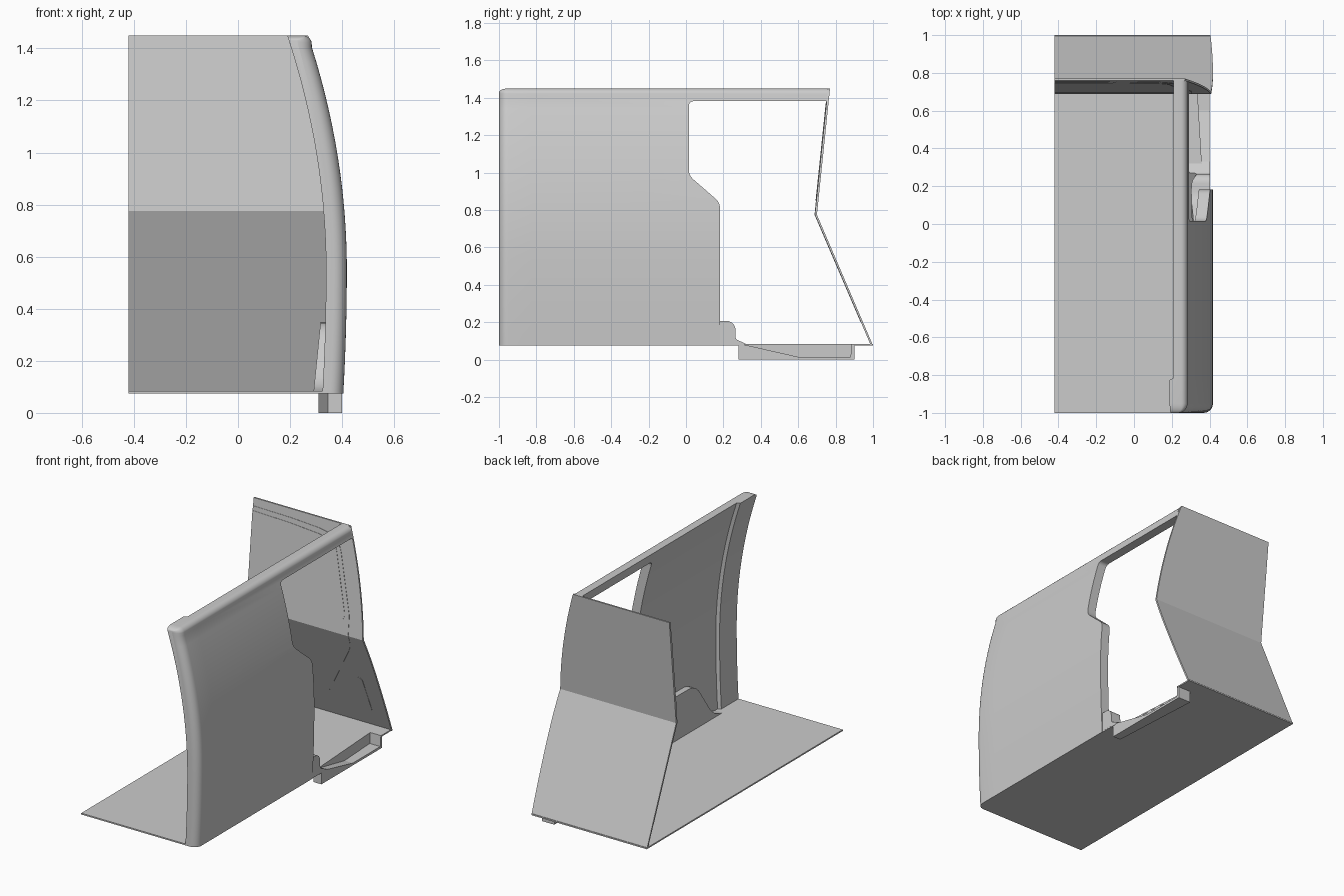
import bpy, bmesh, math
from mathutils import Vector

if "Cube" in bpy.data.objects:
    bpy.data.objects.remove(bpy.data.objects["Cube"])

TOP, BASE = 1.45, 0.075


def outer(z):
    """Outer x of the bowed side wall at height z."""
    return 0.418 - (0.184 if z > 0.55 else 0.06) * (z - 0.55) ** 2


def panel_y(z):
    """Outer y of the bent end panel at height z."""
    return 0.70 + ((z - 0.775) * 0.07 / 0.675 if z > 0.775 else (0.775 - z) * 0.3 / 0.70)


def fillet(pts, n=6):
    """Round the corners of a polygon; each point is (u, v, radius)."""
    out = []
    for i, (u, v, r) in enumerate(pts):
        p = Vector((u, v))
        if r == 0:
            out.append((u, v))
            continue
        a = (Vector(pts[i - 1][:2]) - p).normalized()
        b = (Vector(pts[(i + 1) % len(pts)][:2]) - p).normalized()
        t = r / math.tan(a.angle(b) / 2)
        s, e = p + a * t, p + b * t
        c = p + (a + b).normalized() * r / math.sin(a.angle(b) / 2)
        for k in range(n + 1):
            d = (s - c).normalized().slerp((e - c).normalized(), k / n)
            out.append(tuple(c + d * r))
    return out


def make(name, bm):
    bmesh.ops.recalc_face_normals(bm, faces=bm.faces)
    me = bpy.data.meshes.new(name)
    bm.to_mesh(me)
    bm.free()
    ob = bpy.data.objects.new(name, me)
    bpy.context.collection.objects.link(ob)
    return ob


def activate(ob):
    bpy.ops.object.select_all(action='DESELECT')
    ob.select_set(True)
    bpy.context.view_layer.objects.active = ob


def smooth(ob):
    activate(ob)
    bpy.ops.object.shade_smooth_by_angle(angle=math.radians(32))


def loft(name, loops):
    """Skin matching closed loops and cap both ends."""
    bm = bmesh.new()
    rings = [[bm.verts.new(p) for p in lp] for lp in loops]
    for a, b in zip(rings, rings[1:]):
        for i in range(len(a)):
            j = (i + 1) % len(a)
            bm.faces.new((a[i], a[j], b[j], b[i]))
    bm.faces.new(rings[0])
    bm.faces.new(rings[-1])
    return make(name, bm)


def side_prism(name, yz, xa, xb):
    """Extrude a yz outline in x; xa and xb are functions of (y, z)."""
    return loft(name, [[(f(y, z), y, z) for y, z in yz] for f in (xa, xb)])


# Side wall: bowed section swept along y, thicker at the front pillar, rounded front edge
zs = [BASE + (1.405 - BASE) * i / 22 for i in range(23)]
crown = fillet([(outer(1.36), 1.36, 0), (outer(TOP) + 0.008, TOP, 0.035), (0.2, TOP, 0)])[1:-1]


def section(y, inset, thick):
    out = [(outer(z), z) for z in zs] + crown
    zt = TOP - 0.4 * inset
    ring = [(x - inset, y, min(z, zt)) for x, z in out]
    return ring + [(outer(z) - thick, y, z) for z in [zt] + zs[::-1]]


R = 0.05
stations = [section(-1 + R * (1 - math.cos(a)), R * (1 - math.sin(a)), 0.08)
            for a in [math.pi / 2 * k / 7 for k in range(8)]]
stations += [section(-0.825, 0, 0.08), section(-0.815, 0, 0.06), section(0.8, 0, 0.06)]
wall = loft("side_wall", stations)

# Door opening cut out of the wall
opening = fillet([(0.182, 0.0, 0), (0.182, 0.84, 0.07), (0.015, 0.985, 0.07),
                  (0.015, 1.382, 0.025), (0.752, 1.382, 0), (0.76, 1.46, 0),
                  (0.9, 1.5, 0), (0.9, 0.0, 0)])
cutter = side_prism("door_cutter", opening, lambda y, z: 0.0, lambda y, z: 0.6)
cutter.hide_render = True
mod = wall.modifiers.new("door", 'BOOLEAN')
mod.operation, mod.object, mod.solver = 'DIFFERENCE', cutter, 'EXACT'
activate(wall)
bpy.ops.object.modifier_apply(modifier="door")
bpy.data.objects.remove(cutter)
smooth(wall)


def panel_sheet(name, outline, near, far):
    """Flat xz outline wrapped on the bent end panel between two y offsets."""
    bm = bmesh.new()
    bm.faces.new([bm.verts.new((x, 0, z)) for x, z in outline])
    bmesh.ops.bisect_plane(bm, geom=bm.verts[:] + bm.edges[:] + bm.faces[:],
                           plane_co=(0, 0, 0.775), plane_no=(0, 0, 1))
    for v in bm.verts:
        v.co.y = panel_y(v.co.z) + far
    ext = bmesh.ops.extrude_face_region(bm, geom=bm.faces[:], use_keep_orig=True)
    for v in ext["geom"]:
        if isinstance(v, bmesh.types.BMVert):
            v.co.y += near - far
    return make(name, bm)


# Bent end panel, following the wall's outline on its outer side
edge = [(outer(z), z) for z in [BASE + (TOP - BASE) * i / 24 for i in range(25)]]
panel_sheet("end_panel", edge + [(-0.42, TOP), (-0.42, BASE)], -0.011, 0)

# Thin trim sheets on the inner side of the end panel
trim = fillet([(-0.42, 0.205, 0), (-0.02, 0.205, 0.2), (0.305, 0.7, 0.2), (0.305, 0.9, 0.1),
               (0.2, 1.36, 0.13), (0.05, 1.385, 0), (-0.15, 1.396, 0), (-0.42, 1.4, 0)])
panel_sheet("inner_trim", trim, -0.013, -0.010)
glass = fillet([(-0.42, 0.85, 0), (0.285, 0.85, 0.05), (0.175, 1.335, 0.09),
                (0.05, 1.35, 0), (-0.15, 1.364, 0), (-0.42, 1.371, 0)])
panel_sheet("windscreen", glass, -0.015, -0.012)
corner = fillet([(0.105, 0.205, 0.02), (0.305, 0.205, 0.006), (0.305, 0.51, 0.025)])
panel_sheet("corner_trim", corner, -0.013, -0.010)

# Floor with a notch over the step well
plan = [(-0.42, -1), (0.34, -1), (0.37, -0.985), (0.395, -0.95), (0.402, 0.30), (0.36, 0.30),
        (0.325, 0.885), (0.402, 0.885), (0.402, 1), (-0.42, 1)]
loft("floor", [[(x, y, z) for x, y in plan] for z in (BASE, 0.084)])

# Step well: sloped tread and slanted inner wall


def well_x(y, z):
    return 0.345 - (y - 0.28) * 0.035 / 0.62


tread = [(0.28, 0), (0.9, 0), (0.9, 0.083), (0.885, 0.083), (0.88, 0.015), (0.6, 0.015),
         (0.30, 0.083), (0.28, 0.083)]
side_prism("step_tread", tread, well_x, lambda y, z: 0.4)
back = [(0.28, 0), (0.9, 0), (0.9, 0.083), (0.28, 0.083)]
side_prism("step_inner_wall", back, well_x, lambda y, z: well_x(y, z) + 0.014)

# Wheel arch hump along the bottom of the wall
arch = fillet([(-0.81, 0.08, 0), (-0.70, 0.10, 0.15), (-0.55, 0.345, 0.12), (0.0, 0.35, 0.15),
               (0.13, 0.208, 0.12), (0.265, 0.208, 0.05), (0.265, 0.11, 0.02), (0.33, 0.08, 0)])
hump = side_prism("wheel_arch", arch,
                  lambda y, z: 0.29 + 0.1 * (z - 0.08) + 0.04 * max(0, (y - 0.2) / 0.07) ** 2 * (y < 0.27),
                  lambda y, z: 0.402)
smooth(hump)
